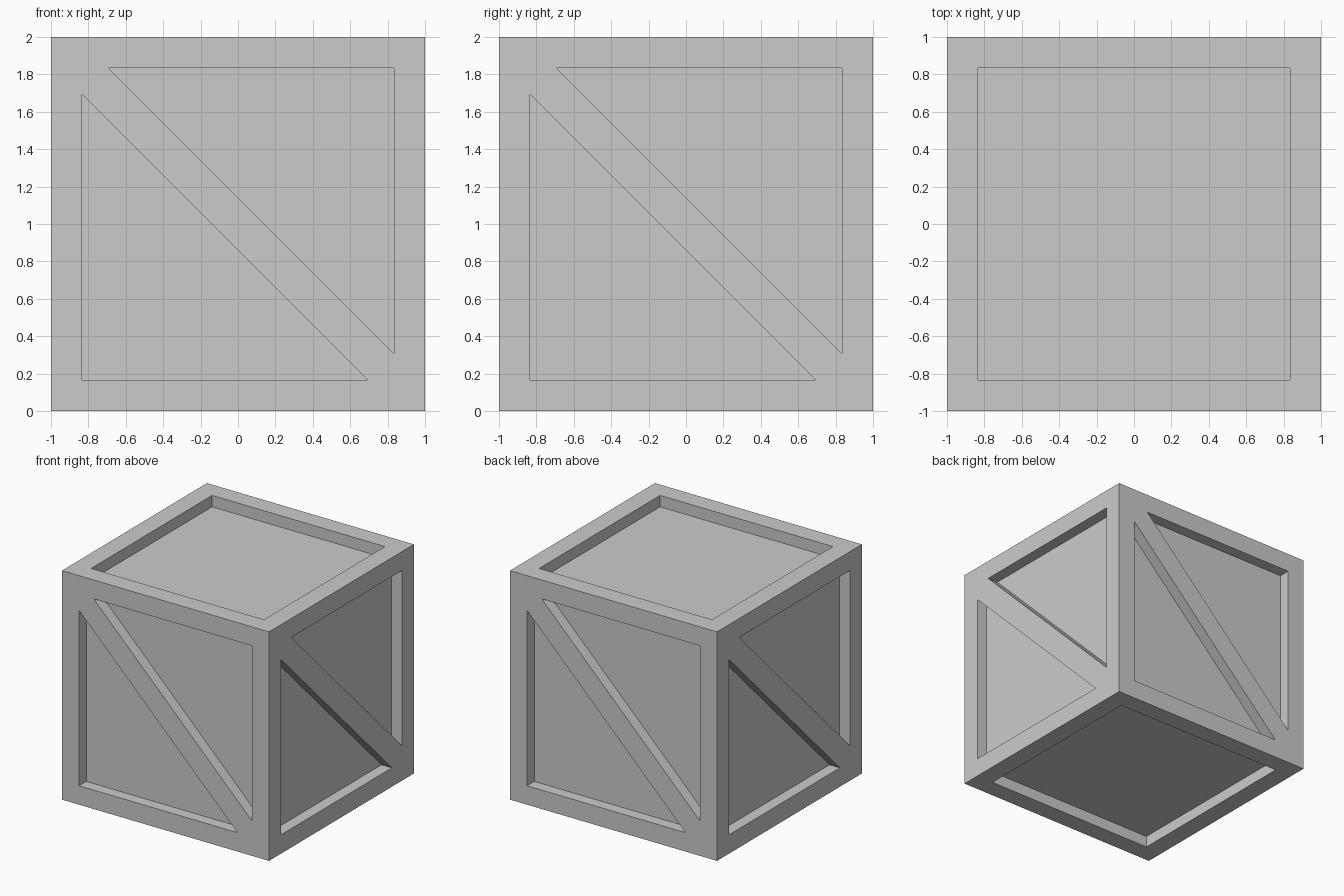
import bpy
import bmesh
from mathutils import Vector

if "Cube" in bpy.data.objects:
    bpy.data.objects.remove(bpy.data.objects["Cube"])

RIM = 0.165      # width of the frame boards
DEPTH = 0.1      # how far the panels sit back
LEG = 1.53       # short side of each triangular panel
UP = Vector((0, 0, 1))

bm = bmesh.new()
bmesh.ops.create_cube(bm, size=2)

# Split each side along its brace diagonal, upper left to lower right
for f in [f for f in bm.faces if abs(f.normal.z) < 0.5]:
    right = UP.cross(f.normal)
    a, b = [v for v in f.verts if v.co.dot(right) * v.co.z < 0]
    bmesh.utils.face_split(f, a, b)

# Frame boards: inset square top and bottom panels and triangular side panels
panels = list(bm.faces)
bmesh.ops.inset_individual(bm, faces=panels, thickness=RIM, use_even_offset=True)

# Enlarge the triangles from their square corner to narrow the diagonal brace
for f in panels:
    if len(f.verts) == 3:
        corner = max(f.loops, key=lambda l: l.calc_angle())
        origin = corner.vert.co.copy()
        factor = LEG / corner.edge.calc_length()
        for v in f.verts:
            v.co = origin + (v.co - origin) * factor

# Sink every panel straight back
bm.normal_update()
for f in bmesh.ops.extrude_discrete_faces(bm, faces=panels)["faces"]:
    bmesh.ops.translate(bm, verts=f.verts, vec=f.normal * -DEPTH)

bmesh.ops.translate(bm, verts=bm.verts, vec=UP)
bmesh.ops.recalc_face_normals(bm, faces=bm.faces)
mesh = bpy.data.meshes.new("crate")
bm.to_mesh(mesh)
bm.free()
bpy.context.collection.objects.link(bpy.data.objects.new("crate", mesh))
